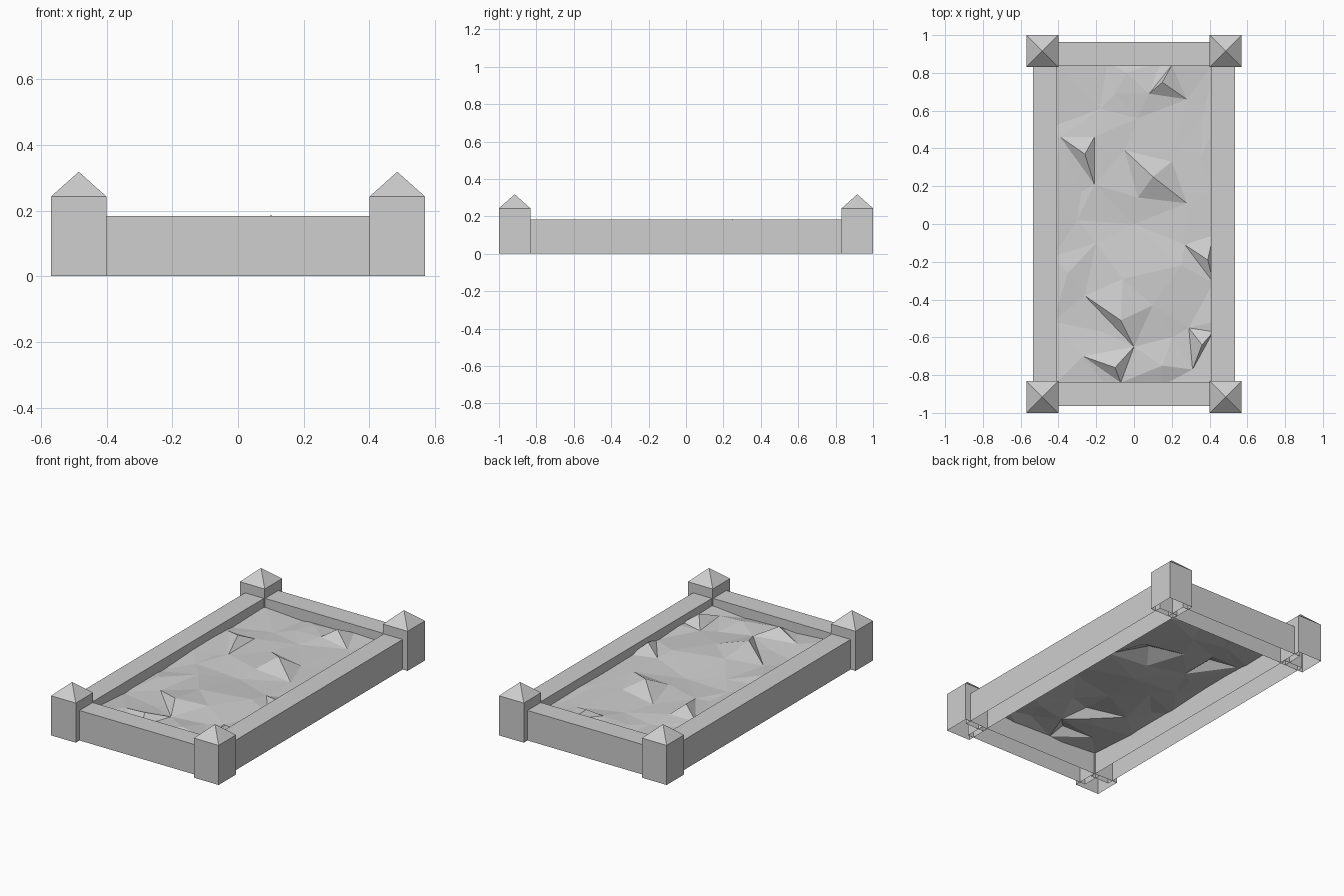
import bpy, bmesh, random
from mathutils import Vector
from mathutils.geometry import delaunay_2d_cdt

default_cube = bpy.data.objects.get("Cube")
if default_cube:
    bpy.data.objects.remove(default_cube, do_unlink=True)

# One plain stone colour
GREY = (0.62, 0.62, 0.62, 1)
stone = bpy.data.materials.new("light_grey_stone")
stone.use_nodes = True
stone.diffuse_color = GREY
shader = next(n for n in stone.node_tree.nodes if n.type == 'BSDF_PRINCIPLED')
shader.inputs["Base Color"].default_value = GREY


def finish(name, bm):
    mesh = bpy.data.meshes.new(name)
    bm.to_mesh(mesh)
    bm.free()
    mesh.materials.append(stone)
    obj = bpy.data.objects.new(name, mesh)
    bpy.context.scene.collection.objects.link(obj)
    return obj


def hollow_block(name, center, size, height, tip=None):
    """Block standing on the ground, open underneath, with an optional pyramid cap."""
    bm = bmesh.new()
    bmesh.ops.create_cube(bm, size=1)
    for v in bm.verts:
        v.co = Vector((center[0] + v.co.x * size[0],
                       center[1] + v.co.y * size[1],
                       (v.co.z + 0.5) * height))
    bottom = [f for f in bm.faces if f.normal.z < -0.5]
    bmesh.ops.delete(bm, geom=bottom, context='FACES')
    if tip:
        bm.normal_update()
        top = [f for f in bm.faces if f.normal.z > 0.5]
        apex = bmesh.ops.poke(bm, faces=top)["verts"][0]
        apex.co.z = tip
    bm.normal_update()
    return finish(name, bm)


# Corner posts
POST_X, POST_Y, POST_W = 0.485, 0.916, 0.168
for sx, side in ((1, "left"), (-1, "right")):
    for sy, end in ((1, "back"), (-1, "front")):
        hollow_block(f"{end}_{side}_post", (sx * POST_X, sy * POST_Y),
                     (POST_W, POST_W), 0.243, tip=0.318)

# Rails, running a little way into the posts
RAIL_H, RAIL_W = 0.184, 0.128
for s, side, end in ((1, "left", "back"), (-1, "right", "front")):
    hollow_block(f"{side}_rail", (s * 0.471, 0), (RAIL_W, 1.74), RAIL_H)
    hollow_block(f"{end}_rail", (0, s * 0.9), (0.88, RAIL_W), RAIL_H)

# Rough ground: scattered points, with sharp rocks given as (apex, rise, base corners)
random.seed(4)
rocks = [
    ((-.26, .37), .05, [(-.39, .46), (-.21, .46), (-.21, .21)]),
    ((.10, .25), .06, [(-.05, .39), (.20, .33), (.28, .11), (.02, .14)]),
    ((.15, .75), .05, [(.08, .69), (.20, .84), (.28, .66)]),
    ((.39, -.19), .04, [(.27, -.11), (.42, -.06), (.42, -.31)]),
    ((-.07, -.51), .05, [(-.26, -.38), (0, -.65), (-.17, -.57)]),
    ((-.10, -.76), .05, [(-.27, -.70), (0, -.65), (-.07, -.84)]),
    ((.36, -.64), .05, [(.29, -.55), (.42, -.57), (.31, -.77)]),
]
loose = [(-.1, .69), (-.18, .61), (-.04, .8), (-.28, .17), (0, 0), (-.2, -.1),
         (-.06, -.29), (.25, -.22), (.1, -.43), (.2, -.6), (-.35, -.26),
         (.35, .35), (.37, .6), (.02, .56), (-.3, .02), (.15, -.75)]

points, heights, edges = [], [], []


def add_point(xy, z):
    points.append(Vector(xy))
    heights.append(z)
    return len(points) - 1


for xy in loose:
    add_point(xy, random.uniform(0.115, 0.15))
for apex, rise, base in rocks:
    top = add_point(apex, 0.125 + rise)
    ring = [add_point(p, random.uniform(0.12, 0.135)) for p in base]
    for i, corner in enumerate(ring):
        edges += [(top, corner), (corner, ring[i - 1])]

# Ground border tucked just inside the rails
HALF_X, HALF_Y, STEPS = 0.43, 0.86, 5
for s in (1, -1):
    for i in range(STEPS + 1):
        add_point((s * HALF_X, HALF_Y * (2 * i / STEPS - 1)), random.uniform(0.115, 0.145))
    for x in (-HALF_X / 3, HALF_X / 3):
        add_point((x, s * HALF_Y), random.uniform(0.11, 0.13))

flat, _, tris, sources, _, _ = delaunay_2d_cdt(points, edges, [], 0, 0.0001)
bm = bmesh.new()
verts = []
for p, src in zip(flat, sources):
    z = max((heights[i] for i in src), default=0.125)
    verts.append(bm.verts.new((p.x, p.y, z)))
for tri in tris:
    bm.faces.new([verts[i] for i in tri])
bm.normal_update()
for f in bm.faces:
    if f.normal.z < 0:
        f.normal_flip()
finish("rough_ground", bm)
